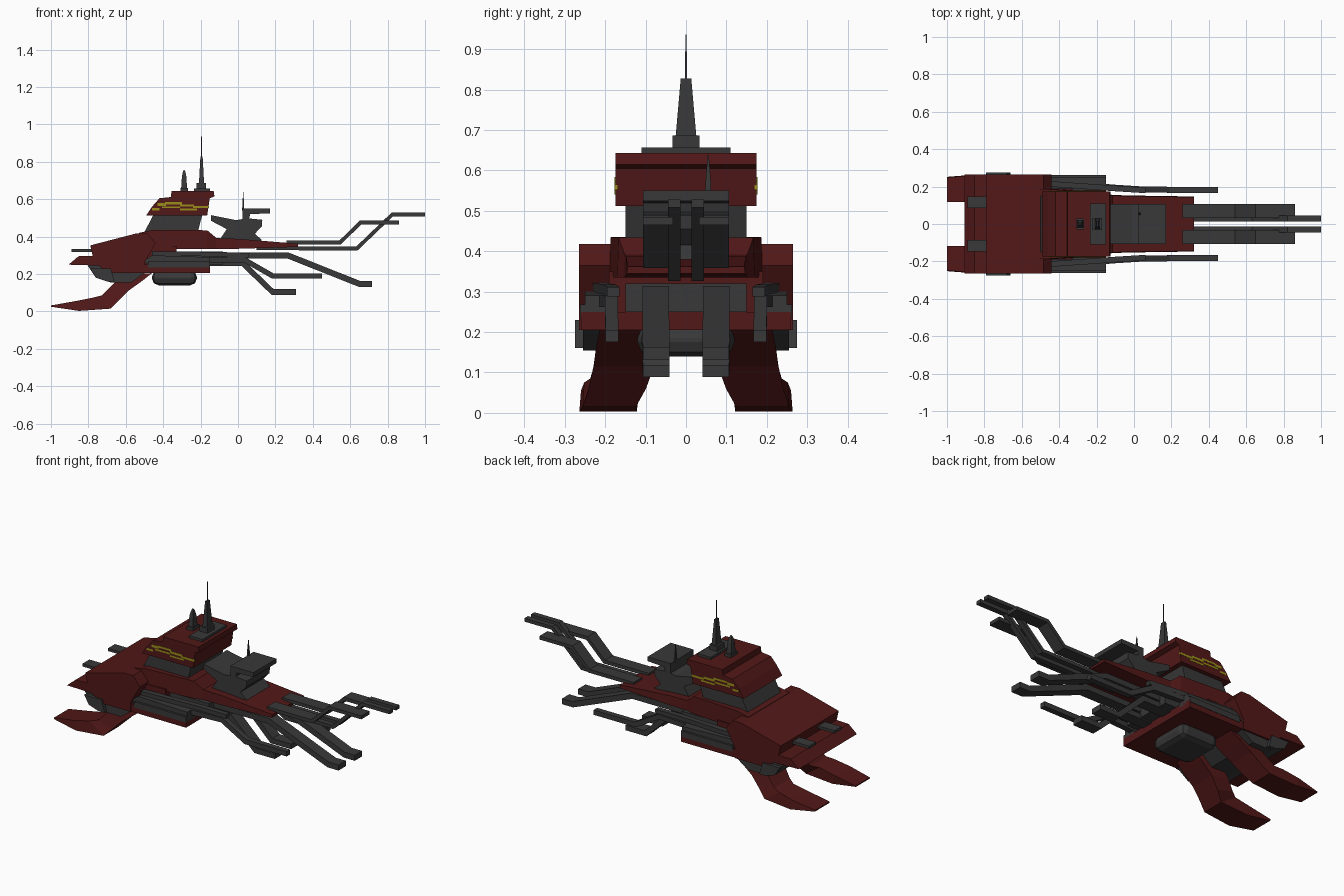
import bpy, bmesh
from mathutils import Vector


def material(name, rgb):
    m = bpy.data.materials.new(name)
    m.diffuse_color = (*rgb, 1)
    return m


RED = material("dark_red", (0.085, 0.009, 0.009))
GREY = material("dark_grey", (0.04, 0.04, 0.04))
YELLOW = material("yellow", (0.32, 0.27, 0.01))


def loft(name, rings, mat, mirror=False, bevel=0):
    """Skin a row of equal rings and cap both ends."""
    bm = bmesh.new()
    vs = [[bm.verts.new(p) for p in r] for r in rings]
    n = len(rings[0])
    for a, b in zip(vs, vs[1:]):
        for i in range(n):
            j = (i + 1) % n
            bm.faces.new((a[i], a[j], b[j], b[i]))
    bm.faces.new(vs[0][::-1])
    bm.faces.new(vs[-1])
    bmesh.ops.recalc_face_normals(bm, faces=bm.faces)
    me = bpy.data.meshes.new(name)
    bm.to_mesh(me)
    bm.free()
    me.materials.append(mat)
    ob = bpy.data.objects.new(name, me)
    bpy.context.collection.objects.link(ob)
    if bevel:
        b = ob.modifiers.new("Bevel", 'BEVEL')
        b.width, b.segments = bevel, 2
    if mirror:
        m = ob.modifiers.new("Mirror", 'MIRROR')
        m.use_axis = (False, True, False)
        m.use_clip = False
        m.use_mirror_merge = False
    return ob


def prism(name, profile, y0, y1, mat, mirror=False, bevel=0):
    """Side profile (x, z) extruded between two y values."""
    return loft(name, [[(x, y, z) for x, z in profile] for y in (y0, y1)], mat, mirror, bevel)


def box(name, x0, x1, y0, y1, z0, z1, mat, mirror=False, bevel=0):
    return prism(name, [(x0, z0), (x1, z0), (x1, z1), (x0, z1)], y0, y1, mat, mirror, bevel)


def spire(name, x, y, levels):
    """Stack of rectangles: (z, half x, half y)."""
    return loft(name, [[(x - a, y - b, z), (x + a, y - b, z), (x + a, y + b, z), (x - a, y + b, z)]
                       for z, a, b in levels], GREY)


def boom(name, path, width, thick):
    """Mirrored flat bar following (x, y, z) points with mitred bends."""
    rings = []
    for i, (x, y, z) in enumerate(path):
        p = Vector((x, z))
        ds = []
        if i > 0:
            ds.append((p - Vector((path[i - 1][0], path[i - 1][2]))).normalized())
        if i < len(path) - 1:
            ds.append((Vector((path[i + 1][0], path[i + 1][2])) - p).normalized())
        t = sum(ds, Vector((0, 0))).normalized()
        n = Vector((-t.y, t.x)) * (thick / 2 / t.dot(ds[0]))
        w = width / 2
        rings.append([(x + s * n.x, y + e * w, z + s * n.y)
                      for s, e in ((1, -1), (1, 1), (-1, 1), (-1, -1))])
    return loft(name, rings, GREY, mirror=True)


# Forward hull, lip and keel
prism("forward_hull", [(-.79, .353), (-.54, .418), (-.485, .418), (-.44, .365), (-.5, .26),
                       (-.5, .205), (-.7, .205), (-.77, .27)], -.265, .265, RED)
prism("nose_lip", [(-.906, .25), (-.853, .295), (-.74, .298), (-.74, .245)], -.265, .265, RED)
box("nose_bar", -.89, -.72, .085, .148, .318, .334, GREY, True)
prism("keel", [(-.71, .205), (-.15, .205), (-.15, .25), (-.74, .25)], -.26, .26, RED)
box("hull_core", -.5, -.33, -.19, .19, .24, .35, RED)
box("under_deck", -.4, -.08, -.15, .15, .25, .32, GREY)

# Long upper deck, narrowing aft
loft("upper_deck", [[(x, -w, b), (x, w, b), (x, w * .98, t), (x, -w * .98, t)] for x, w, b, t in (
    (-.53, .19, .335, .42), (-.46, .19, .335, .435), (-.165, .17, .335, .434),
    (-.115, .155, .335, .392), (0, .152, .335, .388), (.32, .147, .345, .362))], RED)

# Grey side sponsons
box("side_sponson", -.48, -.15, .18, .262, .235, .268, GREY, True)
prism("side_rail", [(-.51, .265), (-.47, .25), (-.15, .26), (-.15, .29), (-.46, .3)],
      .2, .25, GREY, True)

# Tusk mount and two curved tusks
prism("tusk_mount", [(-.82, .27), (-.76, .18), (-.68, .155), (-.57, .155), (-.5, .205), (-.5, .27)],
      -.255, .255, GREY)
prism("mount_cheek", [(-.79, .23), (-.76, .18), (-.7, .16), (-.66, .16), (-.68, .23)],
      .235, .275, GREY, True)
loft("tusk", [[(xt, a, zt), (xt, b, zt), (xb, b + .004, zb), (xb, a + .004, zb)]
              for xt, zt, xb, zb, a, b in (
    (-.66, .19, -.46, .205, .06, .21), (-.66, .155, -.51, .165, .065, .218),
    (-.69, .125, -.58, .115, .075, .225), (-.73, .085, -.635, .06, .095, .237),
    (-.77, .075, -.68, .015, .12, .252), (-.87, .055, -.85, .003, .118, .26),
    (-1.0, .032, -1.0, .025, .118, .248))], RED, True)
box("belly_pod", -.46, -.22, -.12, .12, .14, .22, GREY, bevel=.035)

# Command tower
prism("tower_neck", [(-.5, .425), (-.215, .425), (-.19, .52), (-.45, .52)], -.15, .15, GREY)
prism("tower_head", [(-.492, .512), (-.46, .56), (-.42, .605), (-.355, .612), (-.15, .612),
                     (-.165, .512)], -.175, .175, RED)
prism("tower_roof", [(-.36, .608), (-.355, .643), (-.13, .643), (-.126, .615), (-.15, .605)],
      -.175, .175, RED)
stripes = [(-.46, -.42, .54, .552), (-.43, -.385, .565, .58), (-.405, -.31, .552, .562),
           (-.39, -.3, .573, .584), (-.31, -.235, .56, .573), (-.31, -.22, .54, .55),
           (-.24, -.155, .552, .564)]
for i, (x0, x1, z0, z1) in enumerate(stripes):
    box(f"tower_stripe_{i}", x0, x1, .17, .1765, z0, z1, YELLOW, True)

# Masts on the tower
box("mast_plate", -.235, -.15, -.11, .11, .64, .657, GREY)
box("mast_foot", -.222, -.172, -.033, .033, .655, .686, GREY)
spire("main_mast", -.195, 0, [(.68, .014, .026), (.828, .006, .013)])
spire("main_needle", -.195, 0, [(.82, .0025, .0025), (.936, .0015, .0015)])
box("small_mast_foot", -.308, -.268, -.03, .03, .64, .66, GREY)
spire("small_mast", -.288, 0, [(.655, .016, .02), (.72, .012, .014), (.745, .007, .008), (.757, .002, .002)])

# Aft superstructure
prism("aft_house", [(-.145, .515), (-.01, .488), (.05, .498), (.13, .49), (.127, .455), (.09, .415),
                    (.13, .38), (-.1, .38), (-.06, .44), (-.145, .485)], -.106, .106, GREY)
prism("aft_canopy", [(.025, .48), (.025, .55), (.172, .55), (.172, .525), (.065, .52), (.055, .48)],
      -.106, .106, GREY)
spire("aft_mast", .028, .055, [(.54, .006, .008), (.58, .004, .006), (.638, .001, .0015)])

# Trailing booms
boom("centre_boom", [(.1, .029, .338), (.635, .029, .336), (.825, .029, .518), (1, .029, .518)], .032, .02)
boom("upper_boom", [(.26, .069, .368), (.545, .069, .368), (.655, .069, .475), (.862, .069, .475)], .074, .02)
boom("long_lower_boom", [(-.33, .075, .298), (.27, .075, .298), (.65, .074, .147), (.717, .074, .147)], .066, .032)
boom("short_lower_boom", [(-.3, .075, .258), (.025, .075, .258), (.185, .074, .104), (.31, .074, .104)], .066, .03)
boom("outer_boom", [(-.45, .222, .279), (-.1, .194, .276), (.035, .185, .276), (.185, .183, .19),
                    (.45, .183, .19)], .032, .028)
boom("outer_upper_rail", [(-.46, .215, .31), (-.1, .19, .306), (.06, .18, .3)], .03, .024)
